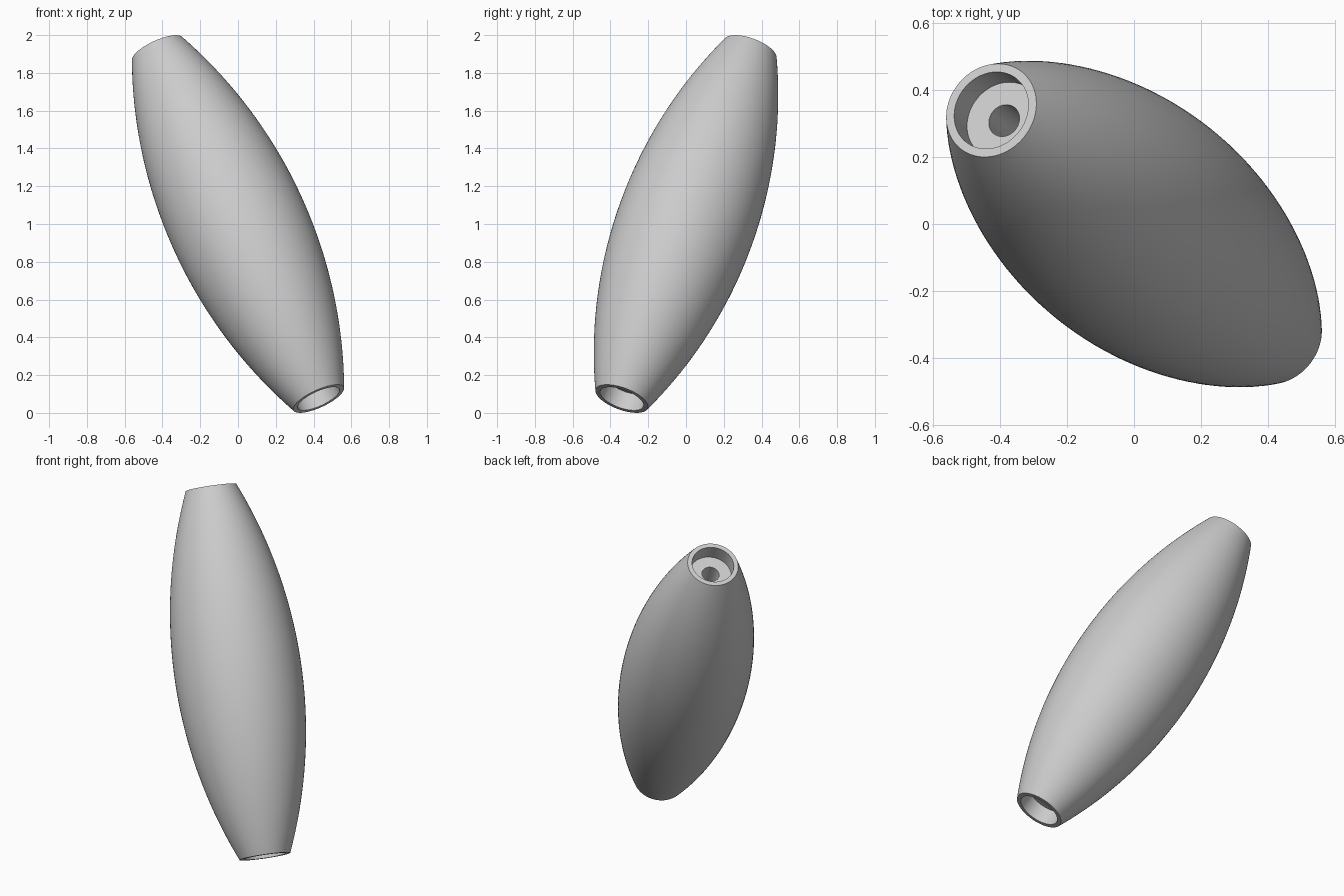
import bpy, bmesh, math
from mathutils import Vector, Matrix

cube = bpy.data.objects.get("Cube")
if cube:
    bpy.data.objects.remove(cube, do_unlink=True)

HALF = 1.074                       # half length along the axis
R_MID, R_END = 0.366, 0.147        # barrel radius at middle and ends
R_BORE, R_HOLE, DEPTH = 0.121, 0.05, 0.097
AXIS = Vector((-0.427, 0.34, 0.925))
SEGMENTS = 96

grey = bpy.data.materials.new("plain grey")
grey.use_nodes = True
colour = (0.6, 0.6, 0.6, 1)
grey.diffuse_color = colour
grey.node_tree.nodes["Principled BSDF"].inputs["Base Color"].default_value = colour

# Barrel outline: a circular arc
sag = R_MID - R_END
arc_radius = (HALF ** 2 + sag ** 2) / (2 * sag)
steps = 48
profile = []
for i in range(steps + 1):
    t = HALF * (2 * i / steps - 1)
    profile.append((R_MID - arc_radius + math.sqrt(arc_radius ** 2 - t * t), t))

# Counterbored ends joined by a narrow through hole
floor = HALF - DEPTH
recess = [(R_BORE, HALF), (R_BORE, floor), (R_HOLE, floor)]
profile += recess + [(r, -t) for r, t in reversed(recess)]

# Lathe the closed outline around the axis
bm = bmesh.new()
rings = []
for k in range(SEGMENTS):
    a = 2 * math.pi * k / SEGMENTS
    rings.append([bm.verts.new((r * math.cos(a), r * math.sin(a), t)) for r, t in profile])
n = len(profile)
for k in range(SEGMENTS):
    here, there = rings[k], rings[(k + 1) % SEGMENTS]
    for i in range(n):
        j = (i + 1) % n
        bm.faces.new((here[i], there[i], there[j], here[j]))
bmesh.ops.recalc_face_normals(bm, faces=bm.faces)

# Lean the barrel
lean = AXIS.to_track_quat('Z', 'Y').to_matrix().to_4x4()
bm.transform(Matrix.Translation((0, 0, 1)) @ lean)

mesh = bpy.data.meshes.new("barrel_body")
bm.to_mesh(mesh)
bm.free()
mesh.materials.append(grey)
body = bpy.data.objects.new("barrel_body", mesh)
bpy.context.collection.objects.link(body)

bpy.ops.object.select_all(action='DESELECT')
body.select_set(True)
bpy.context.view_layer.objects.active = body
bpy.ops.object.shade_smooth_by_angle(angle=math.radians(30))
